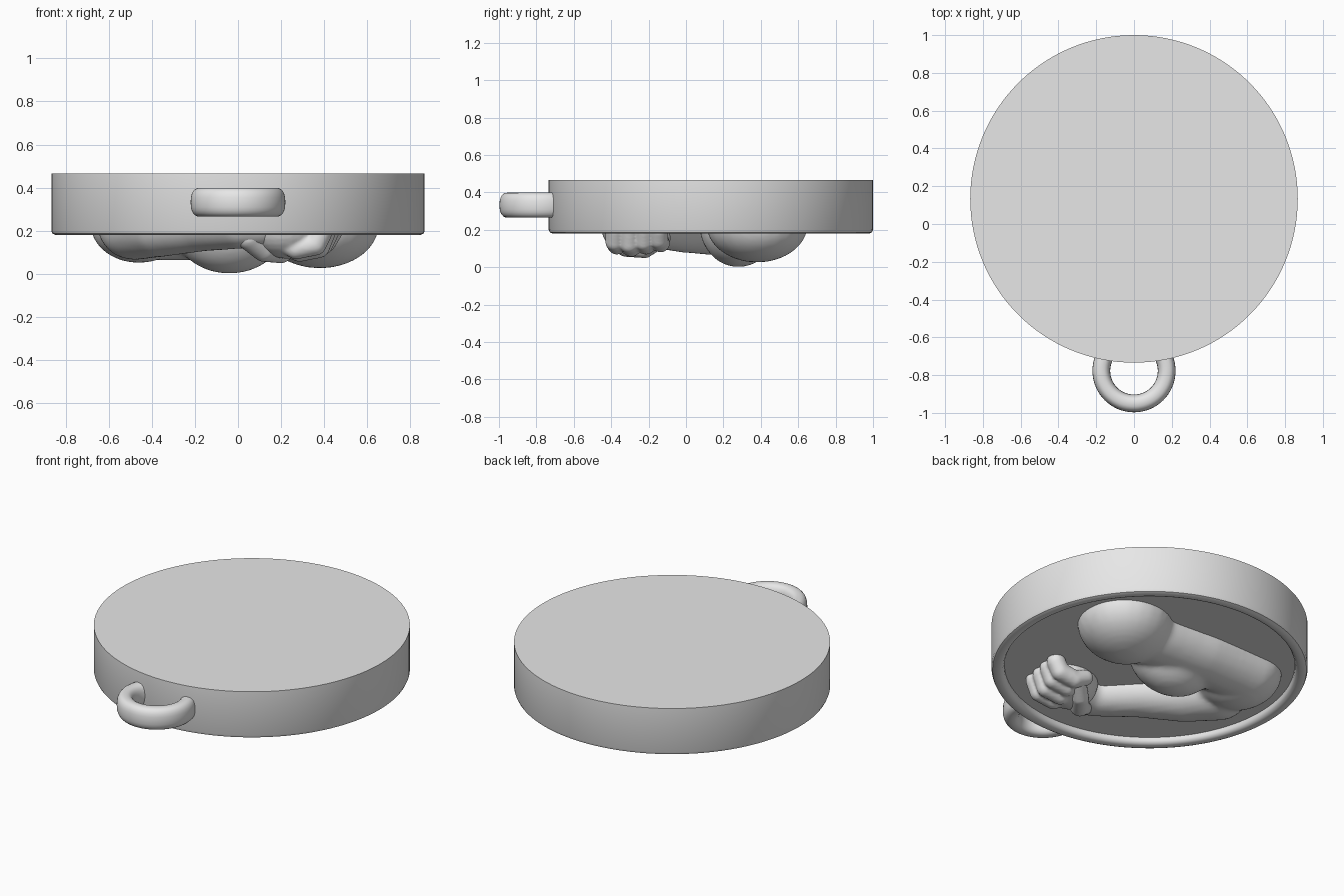
import bpy, bmesh, math
from mathutils import Matrix, Vector

cube = bpy.data.objects.get("Cube")
if cube:
    bpy.data.objects.remove(cube, do_unlink=True)

grey = bpy.data.materials.new("plain grey")
grey.use_nodes = True
grey.diffuse_color = (0.8, 0.8, 0.8, 1)
grey.node_tree.nodes["Principled BSDF"].inputs["Base Color"].default_value = (0.8, 0.8, 0.8, 1)


def make_object(name, bm):
    mesh = bpy.data.meshes.new(name)
    bmesh.ops.recalc_face_normals(bm, faces=bm.faces)
    bm.to_mesh(mesh)
    bm.free()
    mesh.materials.append(grey)
    obj = bpy.data.objects.new(name, mesh)
    bpy.context.collection.objects.link(obj)
    return obj


def smooth(obj, angle):
    bpy.ops.object.select_all(action="DESELECT")
    obj.select_set(True)
    bpy.context.view_layer.objects.active = obj
    bpy.ops.object.shade_smooth_by_angle(angle=math.radians(angle))


def lathe(name, profile, centre_y, steps, closed=False):
    """Spin a radius/height profile about a vertical axis."""
    bm = bmesh.new()
    verts = [bm.verts.new((r, 0, z)) for r, z in profile]
    pairs = list(zip(verts, verts[1:]))
    if closed:
        pairs.append((verts[-1], verts[0]))
    edges = [bm.edges.new(p) for p in pairs]
    bmesh.ops.spin(bm, geom=verts + edges, cent=(0, 0, 0), axis=(0, 0, 1),
                   angle=math.tau, steps=steps)
    bmesh.ops.remove_doubles(bm, verts=bm.verts, dist=0.0005)
    bmesh.ops.translate(bm, verts=bm.verts, vec=(0, centre_y, 0))
    obj = make_object(name, bm)
    smooth(obj, 40)
    return obj


def blob(bm, centre, radii, turn=0):
    matrix = (Matrix.Translation(centre) @ Matrix.Rotation(math.radians(turn), 4, "Z")
              @ Matrix.Diagonal((*radii, 1)))
    bmesh.ops.create_uvsphere(bm, u_segments=24, v_segments=16, radius=1, matrix=matrix)


def limb(bm, path, depth=1.0, steps=8):
    """Chain of overlapping spheres along points given as x, y, z, radius."""
    for a, b in zip(path, path[1:]):
        for i in range(steps + 1):
            x, y, z, r = Vector(a).lerp(Vector(b), i / steps)
            blob(bm, (x, y, z), (r, r, r * depth))


def sculpt(name, bm, voxel, rounds):
    """Fuse overlapping forms into one soft skin."""
    obj = make_object(name, bm)
    fuse = obj.modifiers.new("Fuse", "REMESH")
    fuse.mode = "VOXEL"
    fuse.voxel_size = voxel
    fuse.use_smooth_shade = True
    soften = obj.modifiers.new("Soften", "SMOOTH")
    soften.factor = 0.5
    soften.iterations = rounds
    return obj


# Thick round plate with a raised rim around the recessed underside
lathe("medallion_plate",
      [(0, 0.465), (0.867, 0.465), (0.867, 0.2), (0.861, 0.186), (0.847, 0.18),
       (0.822, 0.18), (0.806, 0.186), (0.798, 0.2), (0.796, 0.217), (0, 0.217)],
      0.133, 128)

# Hanging loop with a rounded, upright section
section = []
for i in range(24):
    t = math.tau * i / 24
    c, s = math.cos(t), math.sin(t)
    section.append((0.173 + 0.047 * math.copysign(abs(c) ** 0.8, c),
                    0.332 + 0.067 * math.copysign(abs(s) ** 0.8, s)))
lathe("hanging_loop", section, -0.777, 64, closed=True)

# Bent arm in relief: shoulder, upper arm, elbow and forearm
bm = bmesh.new()
blob(bm, (0.38, 0.38, 0.23), (0.285, 0.265, 0.205), 40)
blob(bm, (-0.04, 0.28, 0.23), (0.27, 0.21, 0.23))
limb(bm, [(0.18, 0.39, 0.23, 0.19), (-0.12, 0.41, 0.23, 0.19), (-0.46, 0.4, 0.23, 0.19)], 0.88)
blob(bm, (-0.46, 0.34, 0.23), (0.225, 0.25, 0.18), 15)
limb(bm, [(-0.48, 0.15, 0.23, 0.175), (-0.36, -0.01, 0.23, 0.16),
          (-0.18, -0.16, 0.23, 0.135), (0.01, -0.34, 0.23, 0.12),
          (0.1, -0.33, 0.23, 0.12)], 0.95)
sculpt("bent_arm", bm, 0.016, 10)

# Clenched fist: palm, four curled fingers and a thumb laid across
bm = bmesh.new()
blob(bm, (0.23, -0.29, 0.22), (0.19, 0.16, 0.15), 25)
for i in range(4):
    y = -0.38 + 0.078 * i
    x = 0.015 * i
    low = 0.105 + 0.012 * abs(i - 1)
    limb(bm, [(0.39 + x, y, 0.2, 0.052), (0.36 + x, y, low + 0.02, 0.052),
              (0.27 + x, y + 0.01, low, 0.05), (0.2 + x, y + 0.02, low + 0.03, 0.045)])
sculpt("fist", bm, 0.009, 4)

bm = bmesh.new()
limb(bm, [(0.05, -0.37, 0.17, 0.06), (0.12, -0.32, 0.11, 0.055),
          (0.2, -0.22, 0.095, 0.047), (0.28, -0.14, 0.14, 0.042)])
sculpt("thumb", bm, 0.009, 4)
